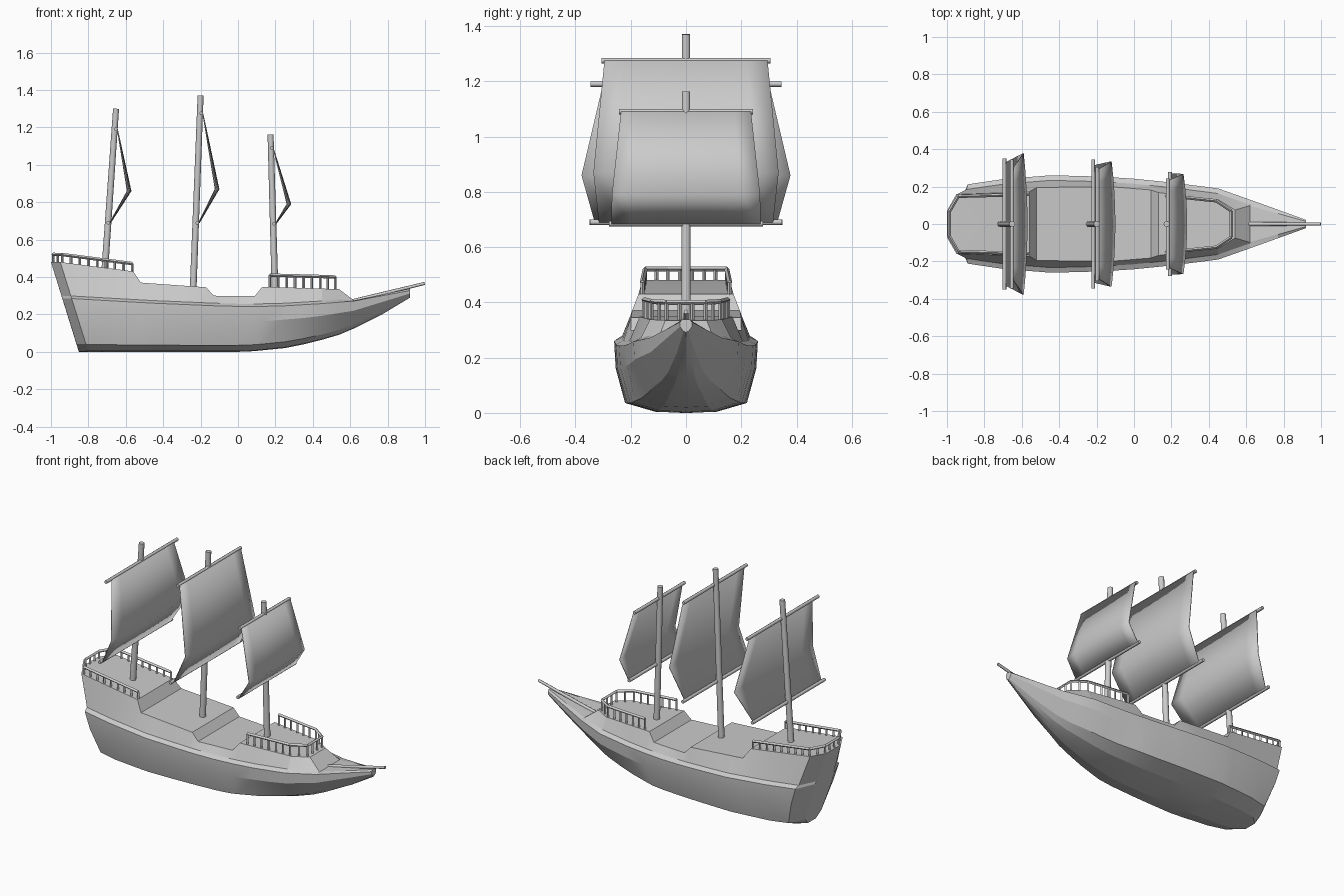
import bpy, bmesh, math
from mathutils import Vector

if "Cube" in bpy.data.objects:
    bpy.data.objects.remove(bpy.data.objects["Cube"])


def make_object(name, bm, angle=None):
    bmesh.ops.recalc_face_normals(bm, faces=bm.faces)
    me = bpy.data.meshes.new(name)
    bm.to_mesh(me)
    bm.free()
    ob = bpy.data.objects.new(name, me)
    bpy.context.collection.objects.link(ob)
    if angle:
        bpy.ops.object.select_all(action='DESELECT')
        bpy.context.view_layer.objects.active = ob
        ob.select_set(True)
        bpy.ops.object.shade_smooth_by_angle(angle=math.radians(angle))
    return ob


def curve(pts, x):
    """Piecewise linear profile value at x."""
    if x <= pts[0][0]:
        return pts[0][1]
    for (a, va), (b, vb) in zip(pts, pts[1:]):
        if x <= b:
            return va + (vb - va) * (x - a) / (b - a)
    return pts[-1][1]


def add_bar(bm, a, b, r1, r2, sides):
    """Tapered bar from a to b."""
    a, b = Vector(a), Vector(b)
    d = b - a
    mat = d.to_track_quat('Z', 'Y').to_matrix().to_4x4()
    mat.translation = (a + b) / 2
    bmesh.ops.create_cone(bm, cap_ends=True, segments=sides, radius1=r1,
                          radius2=r2, depth=d.length, matrix=mat)


def bar(name, a, b, r1, r2, sides=8):
    bm = bmesh.new()
    add_bar(bm, a, b, r1, r2, sides)
    return make_object(name, bm, 50)


# hull profiles along x
KEEL = [(.05, 0), (.25, .02), (.4, .05), (.57, .10), (.77, .20), (.92, .29)]
WIDTH = [(-.9, .212), (-.7, .24), (-.45, .26), (-.2, .255), (0, .242),
         (.2, .222), (.45, .19), (.62, .13), (.92, .022)]
CHINE = [(-.9, .185), (-.4, .16), (.1, .16), (.4, .185), (.62, .22), (.92, .312)]
WALE = [(-.9, .285), (-.45, .26), (-.05, .243), (.2, .243), (.45, .258), (.62, .272), (.92, .328)]
DECK_Y = [(-.95, .158), (-.56, .172), (-.52, .195), (-.13, .2), (.09, .182),
          (.13, .168), (.45, .13), (.54, .075), (.62, .098), (.92, .014)]
DECK_Z = [(-.95, .48), (-.56, .43), (-.52, .37), (-.17, .345), (-.13, .30),
          (.09, .298), (.13, .348), (.54, .335), (.62, .275), (.92, .338)]
BILGE = [(-.9, .8), (-.5, .85), (.1, .83), (.4, .66), (.62, .5), (.92, .4)]


def section(x):
    k, w = curve(KEEL, x), curve(WIDTH, x)
    zc, zw = curve(CHINE, x), curve(WALE, x)
    f = curve(BILGE, x)
    dz = curve(DECK_Z, x)
    bz = k + (zc - k) * .22
    wl = max(w - .027, w * .8)
    return [(0, k), (w * f * .5, k + .004), (w * f, bz), (w * .98, zc), (w, zw),
            (wl, zw + min(.014, (dz - zw) * .6)), (min(curve(DECK_Y, x), wl), dz), (0, dz)]


# hull: lofted half sections, rounded raked stern, mirrored
bm = bmesh.new()
stern = section(-.95)
rings = [[(-.85 - .3125 * z, y * .45, z if z > .04 else z * .2) for y, z in stern],
         [(-.80 - .3125 * z, y, z) for y, z in stern]]
for x in (-.7, -.56, -.52, -.45, -.3, -.17, -.13, 0, .09, .13, .25, .35, .45, .54, .62, .77, .92):
    rings.append([(x, y, z) for y, z in section(x)])
vr = [[bm.verts.new(p) for p in r] for r in rings]
for a, b in zip(vr, vr[1:]):
    for i in range(len(a) - 1):
        bm.faces.new((a[i], b[i], b[i + 1], a[i + 1]))
for end in (vr[0], vr[-1]):
    for i in range(1, 4):
        bm.faces.new((end[i - 1], end[i], end[7 - i], end[8 - i]))
geom = bm.verts[:] + bm.edges[:] + bm.faces[:]
dup = bmesh.ops.duplicate(bm, geom=geom)["geom"]
for v in dup:
    if isinstance(v, bmesh.types.BMVert):
        v.co.y *= -1
bmesh.ops.remove_doubles(bm, verts=bm.verts, dist=1e-5)
make_object("hull", bm, 14)


# railings: posts and a top bar following the deck edge
def railing(name, half, height, gap):
    pts = [Vector(p) for p in half]
    pts += [Vector((p.x, -p.y, p.z)) for p in reversed(pts)]
    up = Vector((0, 0, height))
    bm = bmesh.new()
    for a, b in zip(pts, pts[1:]):
        add_bar(bm, a + up, b + up, .009, .009, 4)
        n = max(1, round((b - a).length / gap))
        for i in range(n):
            p = a.lerp(b, i / n)
            add_bar(bm, p - Vector((0, 0, .006)), p + up, .007, .007, 4)
    add_bar(bm, pts[-1], pts[-1] + up, .007, .007, 4)
    make_object(name, bm)


railing("stern_railing", [(-.565, .158, .431), (-.94, .148, .479), (-.988, .066, .48)], .041, .047)
railing("bow_railing", [(.17, .152, .346), (.44, .124, .339), (.52, .07, .336)], .064, .047)


# sails: grid of rows (x, half width, z), bellied forward in the middle
def sail(name, rows, belly):
    bm = bmesh.new()
    n = 8
    grid = []
    for j, (x, w, z) in enumerate(rows):
        t = [0, 1, .15][j]
        grid.append([bm.verts.new((x + belly * t * (1 - s * s), w * s, z))
                     for s in [2 * i / n - 1 for i in range(n + 1)]])
    for a, b in zip(grid, grid[1:]):
        for i in range(n):
            bm.faces.new((a[i], a[i + 1], b[i + 1], b[i]))
    ob = make_object(name, bm, 60)
    mod = ob.modifiers.new("cloth_thickness", 'SOLIDIFY')
    mod.thickness = .005
    mod.offset = 0


# masts with their yards: base, top, then sail rows and yard half lengths
RIGS = [
    ("mizzen", (-.712, .44), (-.652, 1.30), [(-.645, .30, 1.19), (-.592, .378, .86), (-.685, .33, .69)], .345, .35),
    ("main", (-.24, .33), (-.2, 1.37), [(-.188, .295, 1.275), (-.122, .335, .87), (-.21, .315, .69)], .305, .345),
    ("fore", (.198, .33), (.174, 1.162), [(.188, .235, 1.09), (.262, .268, .79), (.2, .27, .685)], .242, .278),
]
for name, base, top, rows, y_up, y_low in RIGS:
    bar(name + "_mast", (base[0], 0, base[1]), (top[0], 0, top[1]), .018, .016, 10)
    for part, row, half in (("upper", rows[0], y_up), ("lower", rows[2], y_low)):
        x = row[0] - .008
        bar(f"{name}_{part}_yard", (x, -half, row[2]), (x, half, row[2]), .010, .010)
    sail(name + "_sail", rows, .02)

# bowsprit
bar("bowsprit", (.60, 0, .268), (.998, 0, .366), .011, .008)
